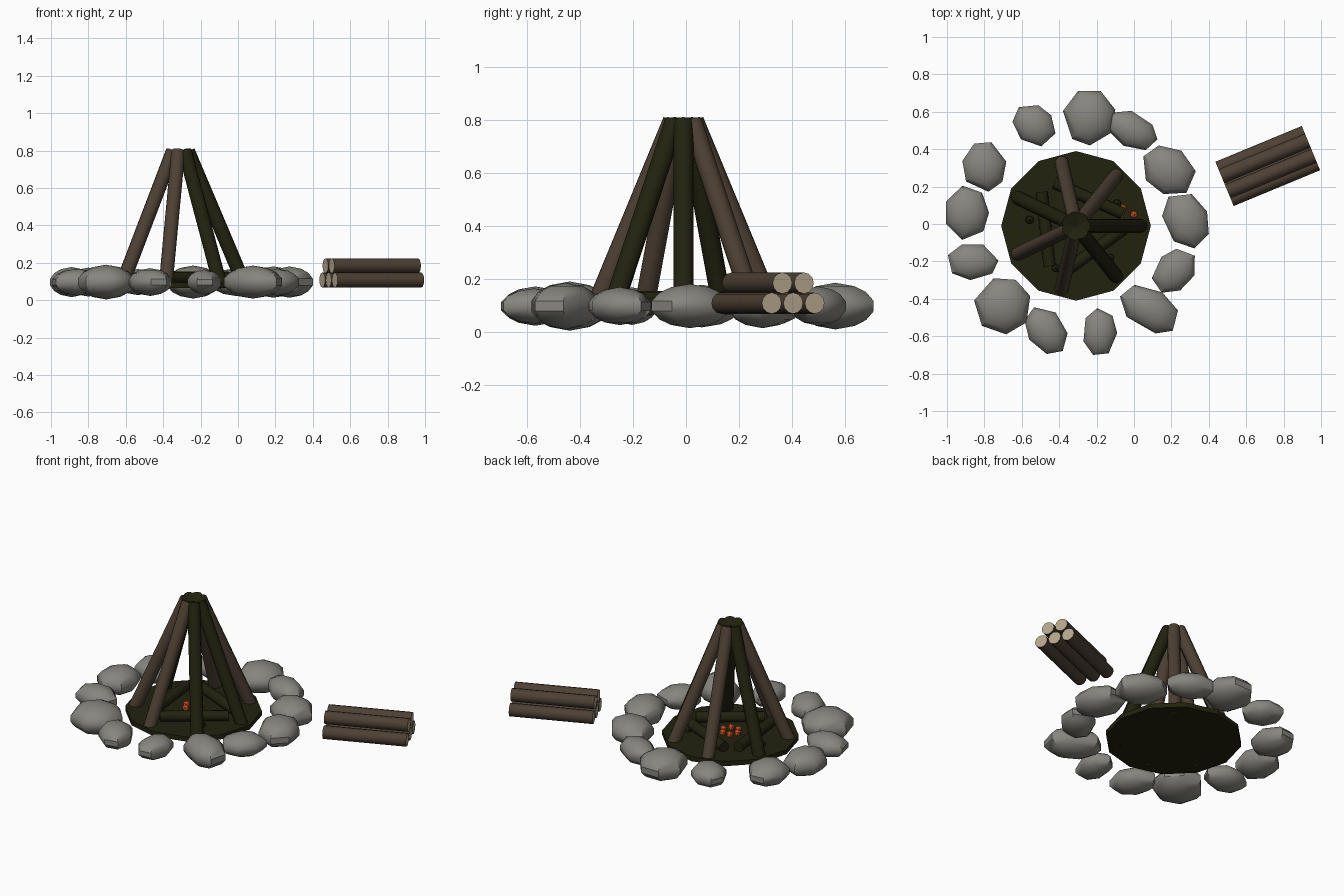
import bpy, bmesh, math, random
from mathutils import Vector

random.seed(4)
cube = bpy.data.objects.get("Cube")
if cube:
    bpy.data.objects.remove(cube, do_unlink=True)


def material(name, colour):
    mat = bpy.data.materials.new(name)
    mat.use_nodes = True
    rgba = (*colour, 1)
    mat.diffuse_color = rgba
    mat.node_tree.nodes["Principled BSDF"].inputs["Base Color"].default_value = rgba
    return mat


STONE = material("grey stone", (0.24, 0.235, 0.21))
BARK = material("brown bark", (0.075, 0.052, 0.034))
CHAR = material("charred wood", (0.016, 0.016, 0.005))
CUT = material("pale cut wood", (0.47, 0.39, 0.27))
EMBER = material("orange ember", (0.75, 0.11, 0.02))


def finish(name, bm, mats, angle=40):
    bmesh.ops.recalc_face_normals(bm, faces=bm.faces)
    mesh = bpy.data.meshes.new(name)
    bm.to_mesh(mesh)
    bm.free()
    for mat in mats:
        mesh.materials.append(mat)
    obj = bpy.data.objects.new(name, mesh)
    bpy.context.collection.objects.link(obj)
    bpy.ops.object.select_all(action="DESELECT")
    obj.select_set(True)
    bpy.context.view_layer.objects.active = obj
    bpy.ops.object.shade_smooth_by_angle(angle=math.radians(angle))
    return obj


def log(name, start, end, radius, side_mat, end_mat):
    """Cylinder between two points, with its own colour on the cut ends."""
    start, end = Vector(start), Vector(end)
    axis = end - start
    bm = bmesh.new()
    bmesh.ops.create_cone(bm, cap_ends=True, segments=12, radius1=radius,
                          radius2=radius, depth=axis.length)
    for face in bm.faces:
        face.material_index = int(len(face.verts) > 4)
    obj = finish(name, bm, [side_mat, end_mat])
    obj.location = (start + end) / 2
    obj.rotation_euler = axis.to_track_quat("Z", "Y").to_euler()


def stone(name, x, y, width, depth, skew):
    """Flattened boulder: seven-sided rings around a short upright band."""
    sides = 7
    turn = random.uniform(0, math.tau)
    outline = []
    for i in range(sides):
        a = turn + math.tau * (i + random.uniform(-0.15, 0.15)) / sides
        u, v = math.cos(a), math.sin(a)
        outline.append((u, v + skew * u))
    # Fit the outline to the wanted footprint
    us, vs = zip(*outline)
    mid_u, mid_v = (max(us) + min(us)) / 2, (max(vs) + min(vs)) / 2
    su, sv = width / (max(us) - min(us)), depth / (max(vs) - min(vs))
    outline = [((u - mid_u) * su, (v - mid_v) * sv) for u, v in outline]
    half = 0.31 * (width + depth) / 2
    bm = bmesh.new()
    rings = []
    for level, scale in ((-0.85, 0.5), (-0.6, 0.8), (-0.22, 1),
                         (0.22, 1), (0.6, 0.8), (0.85, 0.5)):
        rings.append([bm.verts.new((u * scale, v * scale, level * half))
                      for u, v in outline])
    for low, high in zip(rings, rings[1:]):
        for i in range(sides):
            j = (i + 1) % sides
            bm.faces.new((low[i], low[j], high[j], high[i]))
    for ring, tip in ((rings[0], -half), (rings[-1], half)):
        pole = bm.verts.new((0, 0, tip))
        for i in range(sides):
            bm.faces.new((ring[i], ring[(i + 1) % sides], pole))
    finish(name, bm, [STONE]).location = (x, y, 0.097)


def lump(name, x, y, z, radius, mat):
    bm = bmesh.new()
    bmesh.ops.create_icosphere(bm, subdivisions=1, radius=radius)
    finish(name, bm, [mat], 20).location = (x, y, z)


# Ring of stones: x, y, width, depth, skew
stones = [
    (-0.535, 0.525, 0.23, 0.22, -0.2), (-0.24, 0.565, 0.28, 0.29, 0),
    (-0.01, 0.5, 0.27, 0.21, -0.4), (0.19, 0.29, 0.28, 0.26, -0.2),
    (0.275, 0.015, 0.25, 0.29, -0.2), (0.21, -0.25, 0.23, 0.235, 0.3),
    (0.08, -0.455, 0.31, 0.26, -0.4), (-0.18, -0.575, 0.18, 0.25, 0),
    (-0.47, -0.57, 0.23, 0.25, -0.3), (-0.705, -0.44, 0.3, 0.3, 0),
    (-0.86, -0.205, 0.27, 0.19, 0), (-0.89, 0.06, 0.23, 0.29, 0),
    (-0.8, 0.305, 0.235, 0.265, 0)]
for n, spec in enumerate(stones, 1):
    stone(f"ring_stone_{n}", *spec)

# Charred ground disc
CX, CY = -0.31, -0.01
bm = bmesh.new()
bmesh.ops.create_cone(bm, cap_ends=True, segments=12, radius1=0.4,
                      radius2=0.4, depth=0.03)
finish("ash_bed", bm, [CHAR], 20).location = (CX, CY, 0.08)


def around(angle, radius, z):
    return (CX + radius * math.cos(angle), CY + radius * math.sin(angle), z)


# Seven logs leaning together, blackened at the ends
for n in range(7):
    a = math.tau * n / 7
    side = CHAR if n in (0, 3, 6) else BARK
    log(f"leaning_log_{n + 1}", around(a, 0.348, 0.075), around(a, 0.042, 0.797),
        0.038, side, CHAR)

# Three burnt logs lying in a triangle
for n in range(3):
    a = math.radians(66 + 120 * n)
    mid = Vector(around(a, 0.163, 0.122))
    run = Vector((math.sin(a), -math.cos(a), 0)) * 0.2
    log(f"lying_log_{n + 1}", mid - run, mid + run, 0.032, CHAR, CHAR)

# Embers and dead coals
for n in range(6):
    lump(f"ember_{n + 1}", *around(math.tau * n / 6, 0.05, 0.108), 0.022, EMBER)
lump("stray_ember_1", 0, 0.05, 0.108, 0.022, EMBER)
lump("stray_ember_2", -0.06, 0.085, 0.108, 0.022, EMBER)
for n in range(5):
    lump(f"coal_{n + 1}", *around(0.5 + math.tau * n / 5, 0.25, 0.1), 0.025, CHAR)

# Stack of firewood: three logs below, two above
tilt = math.radians(22.5)
along = Vector((math.cos(tilt), math.sin(tilt), 0))
across = Vector((-math.sin(tilt), math.cos(tilt), 0))
rows = [(-1, 0.108), (0, 0.108), (1, 0.108), (-0.5, 0.184), (0.5, 0.184)]
for n, (step, z) in enumerate(rows, 1):
    mid = Vector((0.715, 0.31, z)) + across * step * 0.088
    log(f"firewood_{n}", mid - along * 0.25, mid + along * 0.25, 0.04, BARK, CUT)
